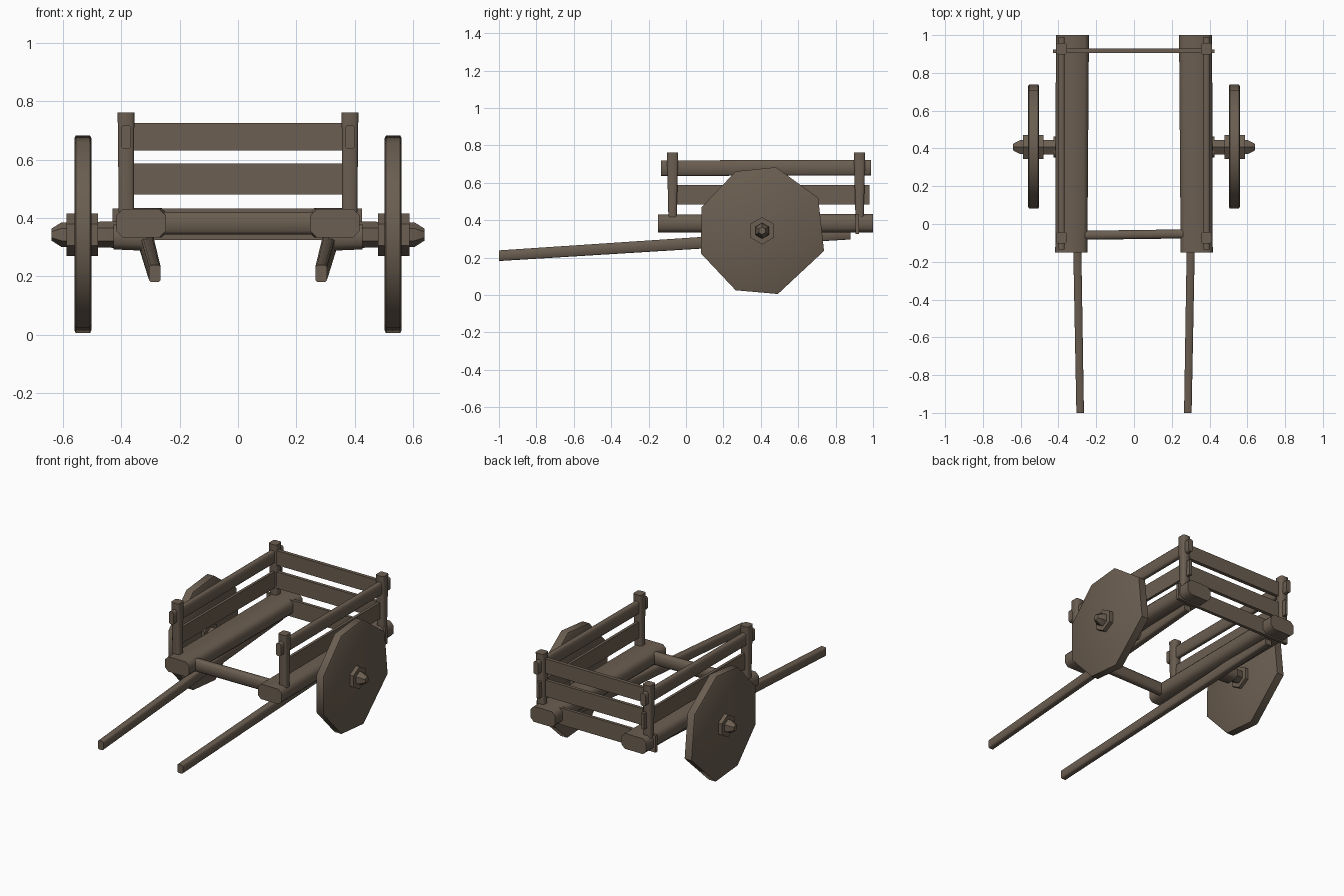
import bpy, math
from mathutils import Vector

if "Cube" in bpy.data.objects:
    bpy.data.objects.remove(bpy.data.objects["Cube"])

wood = bpy.data.materials.new("weathered wood")
wood.diffuse_color = (0.147, 0.112, 0.082, 1)
wood.use_nodes = True
wood.node_tree.nodes["Principled BSDF"].inputs["Base Color"].default_value = wood.diffuse_color


def loft(name, rings):
    """Skin a list of matching rings and cap both ends."""
    n = len(rings[0])
    verts = [tuple(v) for r in rings for v in r]
    faces = [[i * n + j, i * n + (j + 1) % n, (i + 1) * n + (j + 1) % n, (i + 1) * n + j]
             for i in range(len(rings) - 1) for j in range(n)]
    faces += [list(range(n))[::-1], list(range((len(rings) - 1) * n, len(rings) * n))]
    me = bpy.data.meshes.new(name)
    me.from_pydata(verts, [], faces)
    me.materials.append(wood)
    ob = bpy.data.objects.new(name, me)
    bpy.context.collection.objects.link(ob)
    # consistent normals
    import bmesh
    bm = bmesh.new()
    bm.from_mesh(me)
    bmesh.ops.recalc_face_normals(bm, faces=bm.faces)
    bm.to_mesh(me)
    bm.free()
    me.shade_smooth()
    me.set_sharp_from_angle(angle=math.radians(50))
    return ob


def section(w, h, c):
    """Rectangle w x h with corners cut by c."""
    w, h = w / 2, h / 2
    if c == 0:
        return [(-w, -h), (w, -h), (w, h), (-w, h)]
    return [(-w + c, -h), (w - c, -h), (w, -h + c), (w, h - c),
            (w - c, h), (-w + c, h), (-w, h - c), (-w, -h + c)]


def bar(name, p0, p1, size0, size1=None, c=0.0):
    """Timber from p0 to p1; section size is (horizontal, vertical)
    for level bars and (x, y) for upright ones."""
    p0, p1 = Vector(p0), Vector(p1)
    d = p1 - p0
    if abs(d.z) > abs(d.x) + abs(d.y):
        u, v = Vector((1, 0, 0)), Vector((0, 1, 0))
    elif abs(d.x) > abs(d.y):
        u, v = Vector((0, 1, 0)), Vector((0, 0, 1))
    else:
        u, v = Vector((1, 0, 0)), Vector((0, 0, 1))
    rings = [[p + u * a + v * b for a, b in section(*s, c)]
             for p, s in ((p0, size0), (p1, size1 or size0))]
    return loft(name, rings)


AX_Y, AX_Z = 0.407, 0.343


def turned(name, s, profile, angles):
    """Turned part on the axle line; profile is (x, radius) pairs."""
    rings = [[(s * x, AX_Y + r * math.cos(math.radians(a)), AX_Z + r * math.sin(math.radians(a)))
              for a in angles] for x, r in profile]
    return loft(name, rings)


hexagon = [30 + 60 * i for i in range(6)]
wheel_angles = [114, 77.7, 30.5, -18, -76, -114, -159.5, -201]

for s, side in ((-1, "left"), (1, "right")):
    # Wheel, hub and axle
    turned(side + "_wheel", s, [(0.502, 0.337), (0.507, 0.348), (0.556, 0.348), (0.561, 0.337)], wheel_angles)
    turned(side + "_hub", s, [(0.48, 0.073), (0.587, 0.073)], hexagon)
    turned(side + "_axle", s, [(0.31, 0.047), (0.605, 0.042), (0.64, 0.02)], hexagon)
    bar(side + "_axle_block", (s * 0.31, AX_Y, 0.33), (s * 0.427, AX_Y, 0.335), (0.11, 0.085), c=0.02)

    # Heavy bed beam
    bar(side + "_bed_beam", (s * 0.332, -0.15, 0.382), (s * 0.326, 1.0, 0.384),
        (0.17, 0.097), (0.175, 0.1), c=0.022)

    # Long pulling shaft
    bar(side + "_shaft", (s * 0.285, -1.0, 0.21), (s * 0.318, 0.88, 0.33), (0.04, 0.057), (0.046, 0.066), c=0.006)

    # Corner posts
    for y, end in ((-0.072, "front"), (0.928, "rear")):
        bar(f"{side}_{end}_post", (s * 0.382, y, 0.36), (s * 0.384, y, 0.762),
            (0.052, 0.042), (0.057, 0.06), c=0.008)

    # Side rail and board
    bar(side + "_side_rail", (s * 0.384, -0.134, 0.678), (s * 0.384, 0.99, 0.681), (0.034, 0.083), c=0.008)
    bar(side + "_side_board", (s * 0.38, -0.065, 0.535), (s * 0.376, 0.98, 0.535), (0.018, 0.104))

# Front cross bar
bar("front_cross_bar", (-0.3, -0.06, 0.382), (0.3, -0.052, 0.382), (0.048, 0.078), c=0.012)

# Rear rails and sill board
bar("rear_top_rail", (-0.385, 0.918, 0.678), (0.385, 0.918, 0.678), (0.024, 0.094))
bar("rear_middle_rail", (-0.385, 0.918, 0.533), (0.385, 0.918, 0.533), (0.022, 0.106))
bar("rear_sill_board", (-0.43, 0.915, 0.379), (0.425, 0.915, 0.379), (0.02, 0.108))
